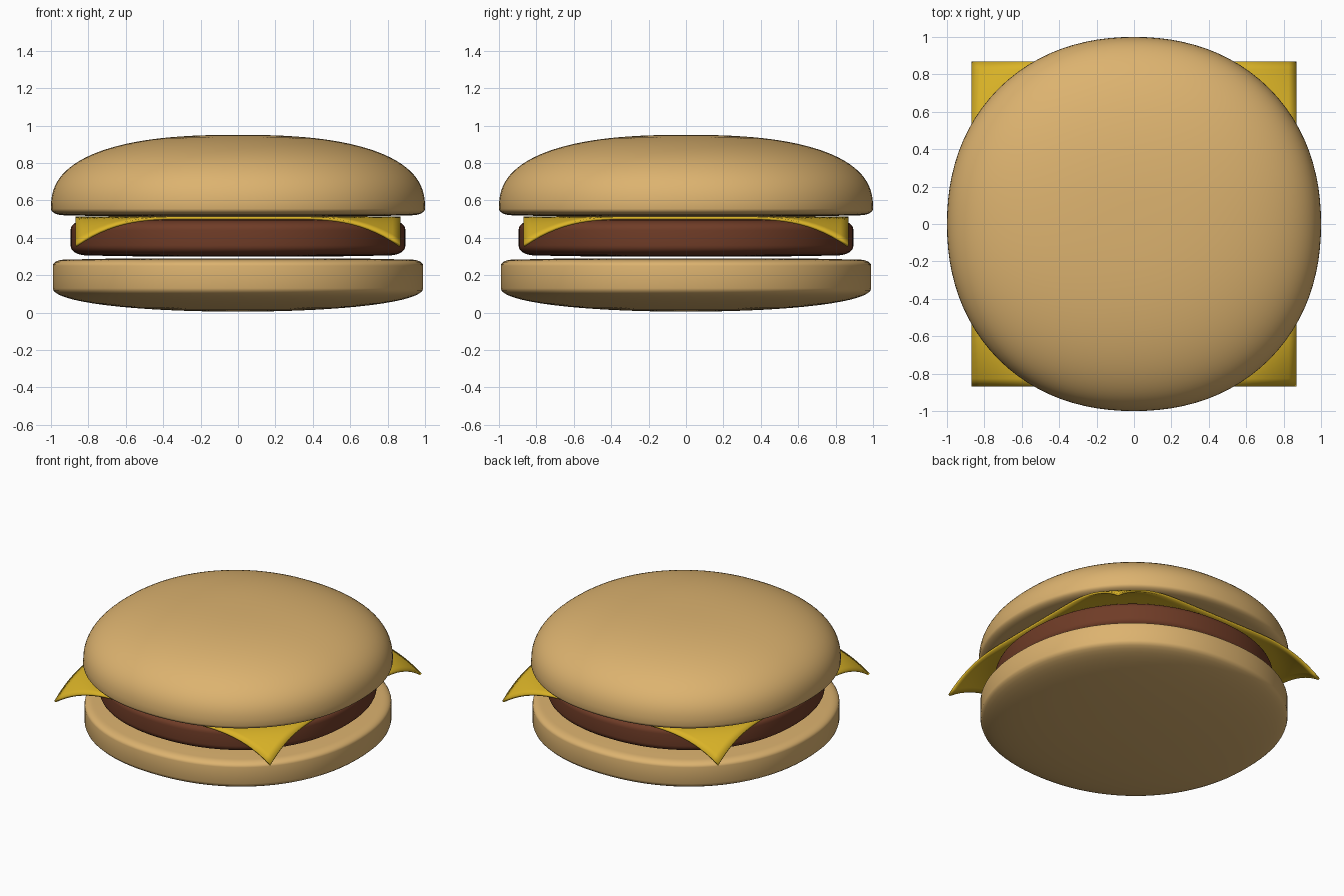
import bpy, bmesh, math

if "Cube" in bpy.data.objects:
    bpy.data.objects.remove(bpy.data.objects["Cube"])

SQ = 2.15   # slightly squared round outline
SEG = 96


def material(name, rgb):
    m = bpy.data.materials.new(name)
    m.diffuse_color = (*rgb, 1)
    m.use_nodes = True
    m.node_tree.nodes["Principled BSDF"].inputs["Base Color"].default_value = m.diffuse_color
    return m


def finish(name, bm, mat):
    bmesh.ops.recalc_face_normals(bm, faces=bm.faces)
    me = bpy.data.meshes.new(name)
    bm.to_mesh(me)
    bm.free()
    ob = bpy.data.objects.new(name, me)
    bpy.context.collection.objects.link(ob)
    me.materials.append(mat)
    for p in me.polygons:
        p.use_smooth = True
    return ob


def arc(r0, z0, dr, dz, n, steps):
    """Quarter superellipse from (r0 + dr, z0) to (r0, z0 + dz)."""
    pts = []
    for i in range(steps + 1):
        t = math.pi / 2 * i / steps
        c, s = max(math.cos(t), 0), math.sin(t)
        if i == steps:
            c = 0
        pts.append((r0 + dr * c ** (2 / n), z0 + dz * s ** (2 / n)))
    return pts


def lathe(name, profile, mat):
    """Spin a bottom-to-top profile, closed by a pole at each end."""
    bm = bmesh.new()
    bottom = bm.verts.new((0, 0, profile[0][1]))
    top = bm.verts.new((0, 0, profile[-1][1]))
    rings = []
    for r, z in profile[1:-1]:
        ring = []
        for i in range(SEG):
            a = 2 * math.pi * i / SEG
            c, s = math.cos(a), math.sin(a)
            k = r / (abs(c) ** SQ + abs(s) ** SQ) ** (1 / SQ)
            ring.append(bm.verts.new((k * c, k * s, z)))
        rings.append(ring)
    for i in range(SEG):
        j = (i + 1) % SEG
        for a, b in zip(rings, rings[1:]):
            bm.faces.new((a[i], a[j], b[j], b[i]))
        bm.faces.new((bottom, rings[0][j], rings[0][i]))
        bm.faces.new((top, rings[-1][i], rings[-1][j]))
    return finish(name, bm, mat)


bread = material("bread", (0.72, 0.45, 0.16))
meat = material("meat", (0.16, 0.045, 0.02))
yellow = material("cheese_yellow", (0.70, 0.45, 0.02))

# Bottom bun: shallow bowl underside, straight side, softly rounded flat top
under = arc(0, 0.13, 0.99, -0.125, 2.1, 16)[::-1]
rim = arc(0.93, 0.25, 0.06, 0.033, 2, 6)
lathe("bottom_bun", under + rim + [(0.6, 0.29), (0, 0.29)], bread)

# Patty: disc with rounded edges
low = arc(0.80, 0.36, 0.095, -0.055, 2.2, 8)[::-1]
high = arc(0.80, 0.44, 0.095, 0.055, 2.2, 8)
lathe("patty", [(0, 0.30), (0.5, 0.30)] + low + high + [(0.5, 0.50), (0, 0.50)], meat)

# Top bun: tight lower lip under a full dome
lip = arc(0.93, 0.555, 0.07, -0.035, 2, 6)[::-1]
dome = arc(0, 0.555, 1.0, 0.395, 2.5, 28)[1:]
lathe("top_bun", [(0, 0.511), (0.6, 0.513)] + lip + dome, bread)

# Cheese slice: thin square sheet whose corners droop
bm = bmesh.new()
bmesh.ops.create_grid(bm, x_segments=40, y_segments=40, size=0.87)
for v in bm.verts:
    r = math.hypot(v.co.x, v.co.y)
    v.co.z = 0.513 - 0.15 * (max(r - 0.93, 0) / 0.30) ** 2
cheese = finish("cheese_slice", bm, yellow)
if cheese.data.polygons[0].normal.z < 0:
    cheese.data.flip_normals()
mod = cheese.modifiers.new("thickness", 'SOLIDIFY')
mod.thickness = 0.015
mod.offset = -1
bpy.context.view_layer.objects.active = cheese
cheese.select_set(True)
bpy.ops.object.shade_smooth_by_angle(angle=math.radians(40))
